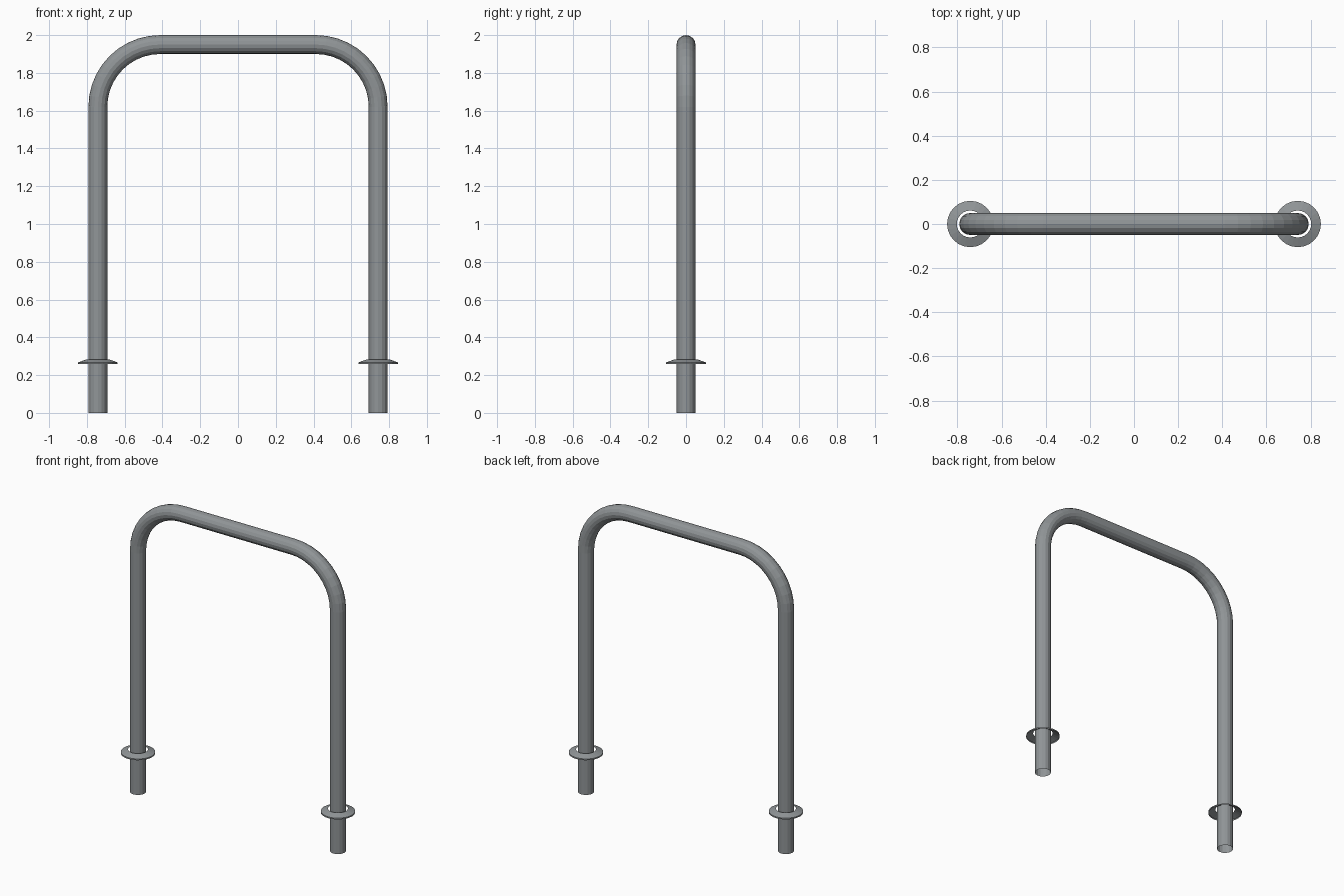
import bpy, bmesh, math
from mathutils import Vector

if "Cube" in bpy.data.objects:
    bpy.data.objects.remove(bpy.data.objects["Cube"])

steel = bpy.data.materials.new("steel_grey")
steel.diffuse_color = (0.28, 0.30, 0.31, 1)
steel.use_nodes = True
steel.node_tree.nodes["Principled BSDF"].inputs["Base Color"].default_value = steel.diffuse_color

LEG_X, TOP_Z, TUBE_R, BEND_R = 0.742, 1.95, 0.05, 0.33
SIDES, BEND_STEPS = 16, 10


def skin(name, rings):
    """Join successive closed rings of points with quads (open ends)."""
    bm = bmesh.new()
    loops = [[bm.verts.new(p) for p in ring] for ring in rings]
    for a, b in zip(loops, loops[1:]):
        n = len(a)
        for i in range(n):
            j = (i + 1) % n
            bm.faces.new((a[i], a[j], b[j], b[i]))
    mesh = bpy.data.meshes.new(name)
    bm.to_mesh(mesh)
    bm.free()
    mesh.materials.append(steel)
    obj = bpy.data.objects.new(name, mesh)
    bpy.context.collection.objects.link(obj)
    return obj


def section(centre, angle):
    """Circle across the tube; angle 0 runs upward, 90 degrees runs along +x."""
    out = Vector((-math.cos(angle), 0, math.sin(angle)))
    side = Vector((0, 1, 0))
    ring = []
    for i in range(SIDES):
        t = 2 * math.pi * i / SIDES
        ring.append(centre - out * TUBE_R * math.cos(t) + side * TUBE_R * math.sin(t))
    return ring


# Bent hollow tube: up the left leg, over the bar, down the right leg
path = [(Vector((-LEG_X, 0, 0)), 0)]
for cx, start in ((-LEG_X + BEND_R, 0), (LEG_X - BEND_R, math.pi / 2)):
    for k in range(BEND_STEPS + 1):
        a = start + math.pi / 2 * k / BEND_STEPS
        path.append((Vector((cx - BEND_R * math.cos(a), 0,
                             TOP_Z - BEND_R + BEND_R * math.sin(a))), a))
path.append((Vector((LEG_X, 0, 0)), math.pi))
skin("bent_tube", [section(c, a) for c, a in path])

# Sloped cover flange loosely around each leg
for label, x in (("left", -LEG_X), ("right", LEG_X)):
    profile = [(0.105, 0.258), (0.105, 0.267), (0.061, 0.283)]
    skin(label + "_cover_flange",
         [[(x + r * math.cos(2 * math.pi * i / 24), r * math.sin(2 * math.pi * i / 24), z)
           for i in range(24)] for r, z in profile])
